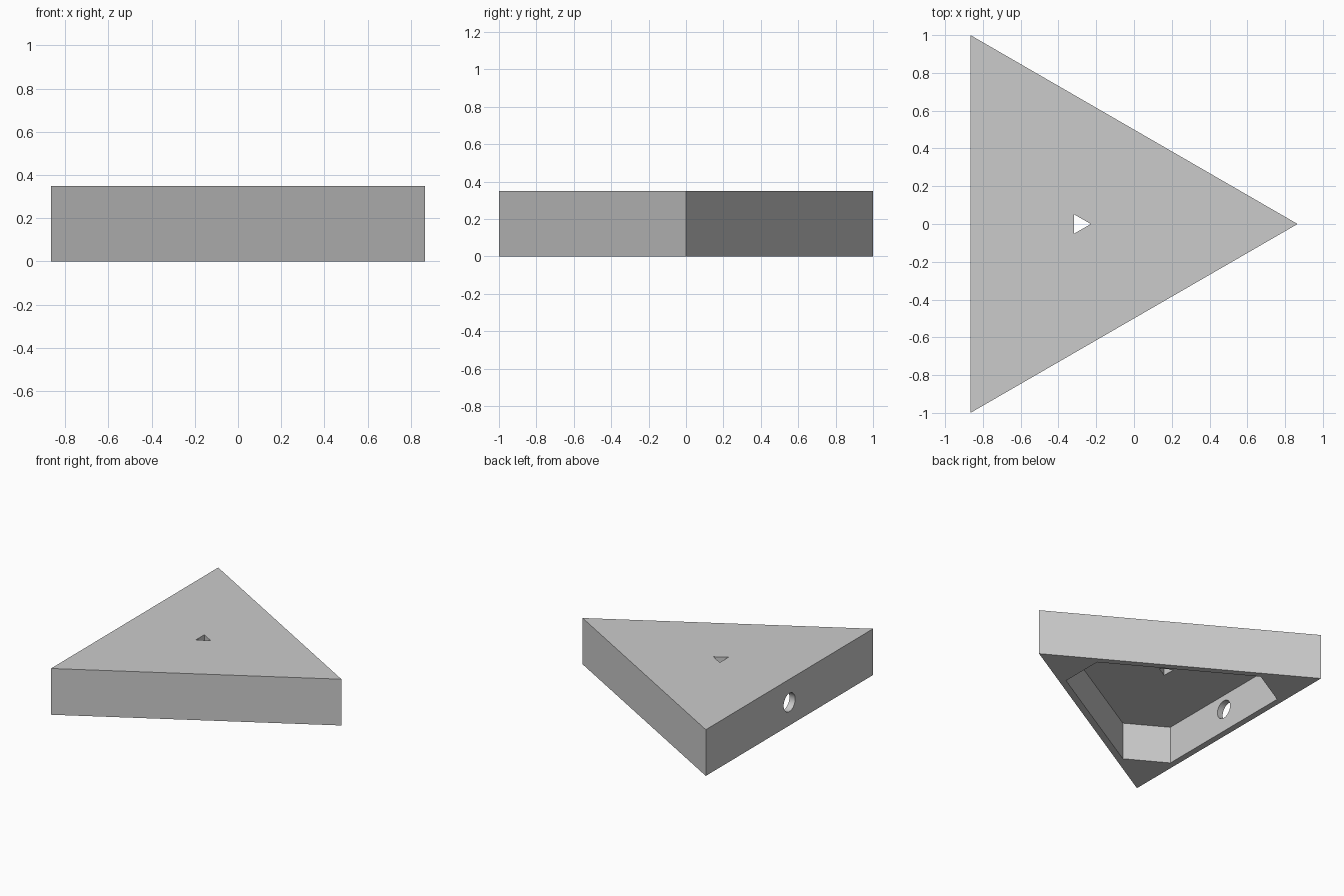
import bpy
from math import cos, sin, pi, radians

cube = bpy.data.objects.get("Cube")
if cube:
    bpy.data.objects.remove(cube, do_unlink=True)

HEIGHT = 0.35
CEILING = 0.287                  # underside of the top plate
RADIUS = 2 / 3 ** 0.5            # circumradius of a triangle with side 2
CENTRE_X = RADIUS / 2 - 3 ** 0.5 / 2
WALL = 0.048
CHAMFER = 0.767                  # distance from centroid to cavity corner flats

grey = bpy.data.materials.new("light_grey")
grey.use_nodes = True
grey.diffuse_color = (0.6, 0.6, 0.6, 1)
grey.node_tree.nodes["Principled BSDF"].inputs["Base Color"].default_value = (0.6, 0.6, 0.6, 1)


def triangle(radius):
    """Equilateral triangle around the centroid, pointing along +x."""
    return [(CENTRE_X + radius * cos(i * 2 * pi / 3), radius * sin(i * 2 * pi / 3))
            for i in range(3)]


def clipped_triangle(radius, flat):
    """Triangle with each corner cut square to its bisector."""
    half = (radius - flat) * sin(pi / 6) / cos(pi / 6)
    points = []
    for i in range(3):
        a = i * 2 * pi / 3
        for s in (-half, half):
            points.append((CENTRE_X + flat * cos(a) - s * sin(a),
                           flat * sin(a) + s * cos(a)))
    return points


def prism(name, outline, z0, z1):
    n = len(outline)
    verts = [(x, y, z) for z in (z0, z1) for x, y in outline]
    faces = [list(range(n))[::-1], list(range(n, 2 * n))]
    faces += [(i, (i + 1) % n, n + (i + 1) % n, n + i) for i in range(n)]
    mesh = bpy.data.meshes.new(name)
    mesh.from_pydata(verts, [], faces)
    mesh.materials.append(grey)
    obj = bpy.data.objects.new(name, mesh)
    bpy.context.collection.objects.link(obj)
    return obj


# Triangular shell body
body = prism("triangular_housing", triangle(RADIUS), 0, HEIGHT)

# Open cavity underneath, and the small triangular hole in the top
cavity = prism("cavity_cutter", clipped_triangle(RADIUS - 2 * WALL, CHAMFER), -0.1, CEILING)
top_hole = prism("top_hole_cutter", triangle(0.06), 0.2, HEIGHT + 0.1)

# Round cable hole through the flat side wall
bpy.ops.mesh.primitive_cylinder_add(vertices=32, radius=0.069, depth=0.3,
                                    location=(-0.866, 0, HEIGHT / 2),
                                    rotation=(0, radians(90), 0))
side_hole = bpy.context.object
side_hole.name = "side_hole_cutter"
side_hole.data.materials.append(grey)

bpy.ops.object.select_all(action='DESELECT')
bpy.context.view_layer.objects.active = body
body.select_set(True)
for cutter in (cavity, top_hole, side_hole):
    cutter.hide_render = True
    mod = body.modifiers.new(cutter.name, 'BOOLEAN')
    mod.operation = 'DIFFERENCE'
    mod.solver = 'EXACT'
    mod.object = cutter
    bpy.ops.object.modifier_apply(modifier=mod.name)
    bpy.data.objects.remove(cutter, do_unlink=True)

bpy.ops.object.shade_smooth_by_angle(angle=radians(30))
